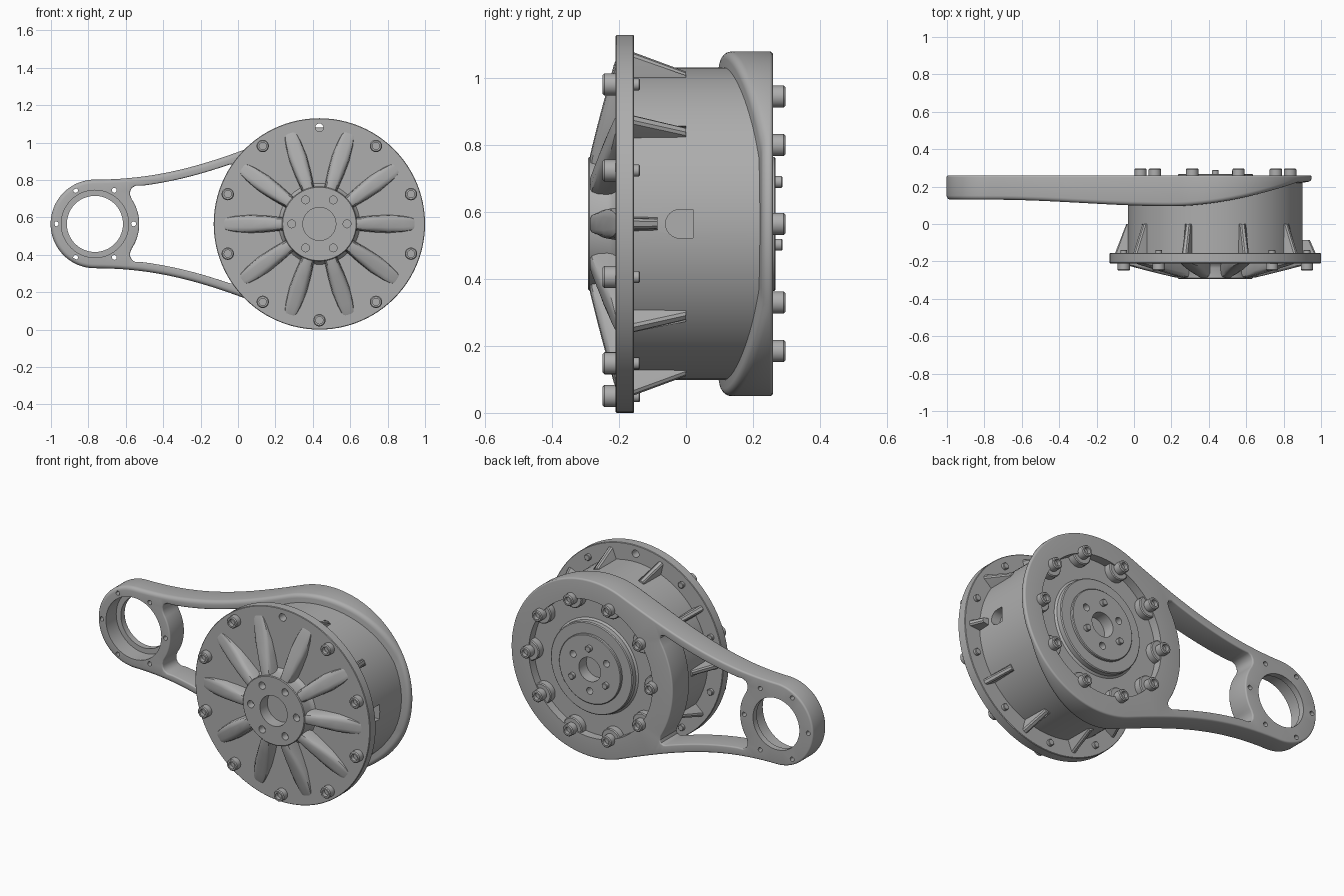
import bpy, bmesh
from math import sin, cos, pi, radians
from mathutils import Vector

cube = bpy.data.objects.get("Cube")
if cube:
    bpy.data.objects.remove(cube)

MX, MZ = 0.435, 0.565      # motor axis
RX = -0.765                # far ring axis
BACK = 0.26                # rear face of the arm
STEP = pi / 5              # ten-fold spacing

grey = bpy.data.materials.new("cast metal grey")
grey.use_nodes = True
grey.diffuse_color = (0.42, 0.42, 0.42, 1)
grey.node_tree.nodes["Principled BSDF"].inputs["Base Color"].default_value = (0.42, 0.42, 0.42, 1)


def finish(name, bm):
    bmesh.ops.recalc_face_normals(bm, faces=bm.faces)
    mesh = bpy.data.meshes.new(name)
    bm.to_mesh(mesh)
    bm.free()
    mesh.materials.append(grey)
    obj = bpy.data.objects.new(name, mesh)
    bpy.context.collection.objects.link(obj)
    smooth(obj)
    return obj


def activate(obj):
    bpy.ops.object.select_all(action='DESELECT')
    obj.select_set(True)
    bpy.context.view_layer.objects.active = obj


def smooth(obj):
    activate(obj)
    bpy.ops.object.shade_smooth_by_angle(angle=radians(35))


def skin(bm, rings):
    for a, b in zip(rings, rings[1:]):
        n = len(a)
        for i in range(n):
            bm.faces.new((a[i], a[(i + 1) % n], b[(i + 1) % n], b[i]))


def lathe(name, profile, cx=MX, cz=MZ, segs=96):
    """Turn (radius, y) points around an axis along y, with capped ends."""
    bm = bmesh.new()
    rings = [[bm.verts.new((cx + r * cos(2 * pi * i / segs), y, cz + r * sin(2 * pi * i / segs)))
              for i in range(segs)] for r, y in profile]
    skin(bm, rings)
    bm.faces.new(rings[0])
    bm.faces.new(rings[-1])
    return finish(name, bm)


def loft(name, sections, ang):
    """Join sections of (radial, sideways, y) points, turned about the motor axis."""
    bm = bmesh.new()
    c, s = cos(ang), sin(ang)
    rings = [[bm.verts.new((MX + r * c - t * s, y, MZ + r * s + t * c)) for r, t, y in sec]
             for sec in sections]
    skin(bm, rings)
    bm.faces.new(rings[0])
    bm.faces.new(rings[-1])
    return finish(name, bm)


def cut(obj, cutter):
    cutter.hide_render = True
    activate(obj)
    mod = obj.modifiers.new("cut", 'BOOLEAN')
    mod.operation, mod.solver, mod.object = 'DIFFERENCE', 'EXACT', cutter
    bpy.ops.object.modifier_apply(modifier=mod.name)
    bpy.data.objects.remove(cutter)
    smooth(obj)


def polar(r, ang, cx=MX, cz=MZ):
    return Vector((cx + r * cos(ang), cz + r * sin(ang)))


def arc(r, a, b, n, cx=MX):
    return [polar(r, radians(a + (b - a) * i / n), cx) for i in range(n + 1)]


def mirrored(half):
    return half + [Vector((p.x, 2 * MZ - p.y)) for p in reversed(half[1:-1])]


# ---- Arm ----
def front(x):
    if x < 0.2:
        k = min(1, (0.2 - x) / 0.95)
        return 0.095 + 0.035 * k * k * (3 - 2 * k)
    return min(0.225, 0.095 + 0.155 * ((x - 0.2) / 0.75) ** 1.8)


def strap(t, inset=0):
    p = [polar(0.515, radians(112)), Vector((-0.13, 0.893)), Vector((-0.40, 0.802)), Vector((RX, 0.802))]
    u = 1 - t
    pos = p[0] * u**3 + p[1] * 3 * u * u * t + p[2] * 3 * u * t * t + p[3] * t**3
    tan = ((p[1] - p[0]) * u * u + (p[2] - p[1]) * 2 * u * t + (p[3] - p[2]) * t * t).normalized()
    return pos + Vector((-tan.y, tan.x)) * inset


def offset(pts, d):
    n = len(pts)
    area = sum(pts[i - 1].cross(pts[i]) for i in range(n))
    out = []
    for i in range(n):
        tan = (pts[(i + 1) % n] - pts[i - 1]).normalized()
        out.append(pts[i] + Vector((tan.y, -tan.x)) * (d if area > 0 else -d))
    return out


def rounded(rf, rb, sign):
    """Wall stations with rounded front and rear edges."""
    arcs = [i * pi / 8 for i in range(5)]
    st = [(sign * rf * (1 - sin(a)), lambda x, a=a: front(x) + rf * (1 - cos(a))) for a in arcs]
    return st + [(sign * rb * (1 - sin(a)), lambda x, a=a: BACK - rb * (1 - cos(a))) for a in reversed(arcs)]


outer = mirrored(arc(0.515, 0, 112, 44) + [strap(i / 24) for i in range(1, 24)]
                 + arc(0.237, 90, 180, 24, RX))
corner = [Vector(p) for p in ((-0.012, 0.862), (-0.018, 0.878), (-0.035, 0.884))]
notch = [Vector(p) for p in ((-0.548, 0.769), (-0.567, 0.758), (-0.576, 0.74), (-0.577, 0.72))]
window = mirrored(arc(0.53, 180, 149, 12) + corner
                  + [strap(0.29 + 0.47 * i / 14, 0.048) for i in range(15)]
                  + notch + arc(0.237, 34, 0, 10, RX))
straight = [(0, front), (0, lambda x: BACK)]
bore = [(0.03, front), (0.03, lambda x: 0.225), (0, lambda x: 0.225), (0, lambda x: BACK)]
walls = [(outer, rounded(0.022, 0.01, -1)), (window, rounded(0.008, 0.008, 1)),
         (arc(0.40, 0, 360, 80)[:-1], straight), (arc(0.15, 0, 360, 56, RX)[:-1], bore)]
for k in range(6):
    c = polar(0.207, k * pi / 3, RX)
    walls.append(([polar(0.013, i * pi / 6, c.x, c.y) for i in range(12)], straight))

bm = bmesh.new()
caps = ([], [])
for pts, stations in walls:
    rings = [[bm.verts.new((p.x, fy(p.x), p.y)) for p in offset(pts, d)] for d, fy in stations]
    skin(bm, rings)
    for cap, ring in zip(caps, (rings[0], rings[-1])):
        cap.extend(bm.edges.get((ring[i - 1], ring[i])) for i in range(len(ring)))
for cap in caps:
    bmesh.ops.triangle_fill(bm, use_beauty=True, edges=cap, normal=(0, 1, 0))
finish("arm", bm)

# ---- Motor drum with rear discs and a side slot ----
drum = lathe("motor_drum", [(0.45, -0.16), (0.467, -0.16), (0.467, 0.24), (0.42, 0.24), (0.42, 0.21),
                            (0.275, 0.21), (0.265, 0.22), (0.265, 0.247), (0.26, 0.252), (0.2, 0.252),
                            (0.2, 0.264), (0.196, 0.268), (0.07, 0.268), (0.07, 0.20)])
slot = [(0.043 * cos(a), -0.018 - 0.043 * sin(a)) for a in (i * pi / 12 for i in range(13))]
slot += [(-0.043, 0.021), (0.043, 0.021)]
cut(drum, loft("slot_cutter", [[(r, t, y) for t, y in slot] for r in (0.41, 0.52)], 0))

# ---- Front flange and hub ----
flange = lathe("front_flange", [(0.3, -0.21), (0.562, -0.21), (0.565, -0.207),
                                (0.565, -0.158), (0.562, -0.155), (0.3, -0.155)])
top = polar(0.515, pi / 2)
cut(flange, lathe("hole_cutter", [(0.022, -0.3), (0.022, 0)], top.x, top.y, 24))
hub = lathe("front_hub", [(0.088, -0.225), (0.088, -0.293), (0.196, -0.293), (0.2, -0.289),
                          (0.2, -0.235), (0.206, -0.22), (0.222, -0.205)])
for k in range(6):
    c = polar(0.148, k * pi / 3)
    cut(hub, lathe("hole_cutter", [(0.021, -0.35), (0.021, -0.25)], c.x, c.y, 20))


# ---- Radial ribs on the front, gussets behind the flange ----
def rib_section(r, w, h):
    shape = ((-1, 0), (-0.9, 0.7), (-0.7, 0.92), (-0.4, 1), (0.4, 1), (0.7, 0.92), (0.9, 0.7), (1, 0))
    return [(r, w * a, -0.205 - h * b) for a, b in shape]


def gusset_section(y, r, w):
    return [(0.44, -w * 1.5, y), (0.472, -w * 1.3, y), (r - 0.008, -w, y), (r, -w * 0.5, y),
            (r, w * 0.5, y), (r - 0.008, w, y), (0.472, w * 1.3, y), (0.44, w * 1.5, y)]


for k in range(10):
    ang = k * STEP
    loft(f"front_rib_{k + 1}", [rib_section(*s) for s in (
        (0.17, 0.036, 0.084), (0.21, 0.037, 0.082), (0.29, 0.045, 0.063), (0.37, 0.049, 0.043),
        (0.45, 0.043, 0.022), (0.49, 0.036, 0.012), (0.512, 0.026, 0.004))], ang)
    end = -0.085 if k == 0 else 0.0
    loft(f"rear_gusset_{k + 1}", [gusset_section(-0.16, 0.538, 0.016),
                                  gusset_section(end, 0.505 if k == 0 else 0.476, 0.014)], ang)


# ---- Socket bolts ----
def bolt(name, c, base, tip, r):
    d = 1 if tip > base else -1
    lathe(name, [(r, base), (r, tip - 0.005 * d), (r - 0.005, tip), (r * 0.58, tip),
                 (r * 0.58, tip - 0.022 * d)], c.x, c.y, 24)


for k in range(10):
    c = polar(0.515, (k + 0.5) * STEP)
    if k != 2:
        bolt(f"flange_bolt_{k + 1}", c, -0.205, -0.249, 0.033)
        lathe(f"flange_bolt_end_{k + 1}", [(0.018, -0.16), (0.018, -0.141), (0.015, -0.138)], c.x, c.y, 16)
    c = polar(0.40, k * STEP)
    lathe(f"rear_boss_{k + 1}", [(0.06, 0.2), (0.06, 0.247), (0.055, 0.252)], c.x, c.y, 28)
    bolt(f"rear_bolt_{k + 1}", c, 0.25, 0.297, 0.033)

# ---- Alternating pins and dark-set holes on the rear disc ----
for k in range(6):
    c = polar(0.125, pi / 6 + k * pi / 3)
    if k % 2:
        lathe(f"rear_pin_{k + 1}", [(0.018, 0.25), (0.018, 0.285), (0.015, 0.288)], c.x, c.y, 18)
    else:
        cut(drum, lathe("hole_cutter", [(0.02, 0.225), (0.02, 0.3)], c.x, c.y, 18))
